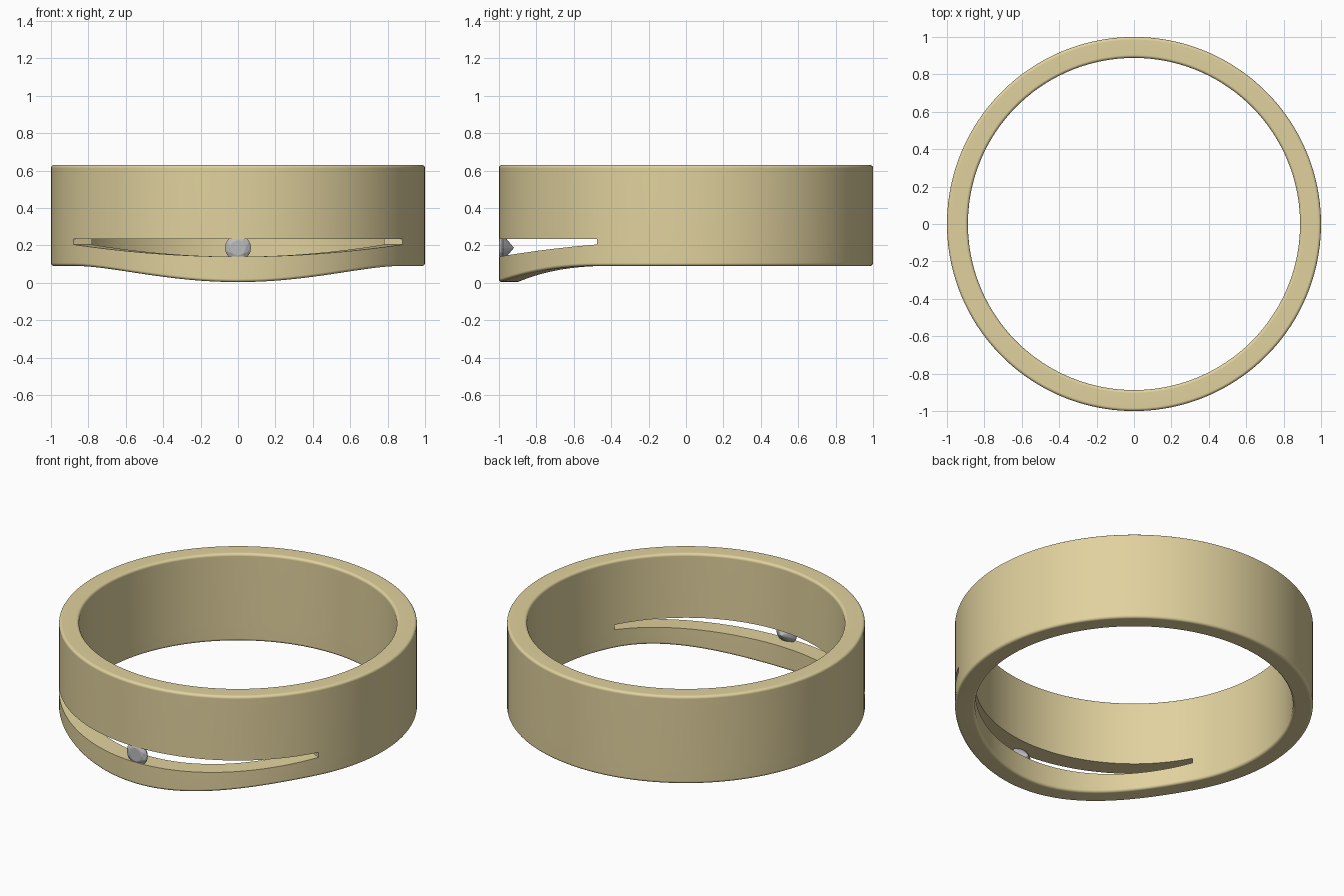
import bpy, bmesh
from math import sin, cos, pi, asin, radians

if "Cube" in bpy.data.objects:
    bpy.data.objects.remove(bpy.data.objects["Cube"])

OUT, INN, TOP, BEV = 1.0, 0.888, 0.63, 0.016
SLOT_END = asin(0.88)
SLOT_TOP = 0.235


def finish(bm, name, color, smooth):
    bmesh.ops.recalc_face_normals(bm, faces=bm.faces)
    me = bpy.data.meshes.new(name)
    bm.to_mesh(me)
    bm.free()
    ob = bpy.data.objects.new(name, me)
    bpy.context.collection.objects.link(ob)
    mat = bpy.data.materials.new(name + "_material")
    mat.diffuse_color = color
    mat.use_nodes = True
    mat.node_tree.nodes["Principled BSDF"].inputs["Base Color"].default_value = mat.diffuse_color
    me.materials.append(mat)
    if smooth:
        bpy.context.view_layer.objects.active = ob
        ob.select_set(True)
        bpy.ops.object.shade_smooth_by_angle(angle=radians(30))
        ob.select_set(False)
    return ob


def corner(r, z, start):
    # quarter-round edge
    return [(r + BEV * cos(start + i * pi / 8), z + BEV * sin(start + i * pi / 8)) for i in range(5)]


def section(a):
    # radial cross-section at angle a from the front
    t = min(abs(a) / SLOT_END, 1)
    bottom = 0.09 * (1 - cos(pi * t)) / 2 + 0.004 * (1 + cos(pi * t)) / 2
    low = 0.14 + 0.065 * (sin(t * SLOT_END) / 0.88) ** 2
    return (corner(OUT - BEV, bottom + BEV, -pi / 2)
            + [(OUT, low), (OUT, SLOT_TOP)]
            + corner(OUT - BEV, TOP - BEV, 0)
            + corner(INN + BEV, TOP - BEV, pi / 2)
            + [(INN, SLOT_TOP), (INN, low)]
            + corner(INN + BEV, bottom + BEV, pi))


# band with dipping lower strand and open slot
NS, NB = 56, 88
angles = [-SLOT_END + 2 * SLOT_END * i / NS for i in range(NS)]
angles += [SLOT_END + (2 * pi - 2 * SLOT_END) * i / NB for i in range(NB)]
bm = bmesh.new()
cols = []
for a in angles:
    b = a if a <= pi else a - 2 * pi
    cols.append([bm.verts.new((r * sin(a), -r * cos(a), z)) for r, z in section(b)])
OL, OH, IH, IL = 5, 6, 17, 18
for i, c in enumerate(cols):
    d = cols[(i + 1) % len(cols)]
    n = len(c)
    for j in range(n):
        if i < NS and j in (OL, IH):
            continue
        k = (j + 1) % n
        bm.faces.new((c[j], d[j], d[k], c[k]))
    if i < NS:
        # slot roof and floor
        bm.faces.new((c[OH], d[OH], d[IH], c[IH]))
        bm.faces.new((c[OL], d[OL], d[IL], c[IL]))
# slot end walls
for c in (cols[0], cols[NS]):
    bm.faces.new((c[OL], c[OH], c[IH], c[IL]))
band = finish(bm, "ring_band", (0.75, 0.64, 0.34, 1), True)
wn = band.modifiers.new("weighted_normals", 'WEIGHTED_NORMAL')
wn.keep_sharp = True

# faceted round stone set in the slot, point facing inward
bm = bmesh.new()
for n, r, y, off in ((8, 0.042, -1.0, 0), (8, 0.058, -0.993, 0.5),
                     (16, 0.07, -0.983, 0), (16, 0.07, -0.978, 0),
                     (8, 0.04, -0.952, 0.5), (1, 0, -0.92, 0)):
    for i in range(n):
        a = 2 * pi * (i + off) / n
        bm.verts.new((r * cos(a), y, 0.187 + r * sin(a)))
bmesh.ops.convex_hull(bm, input=bm.verts)
finish(bm, "gemstone", (0.5, 0.5, 0.52, 1), False)
